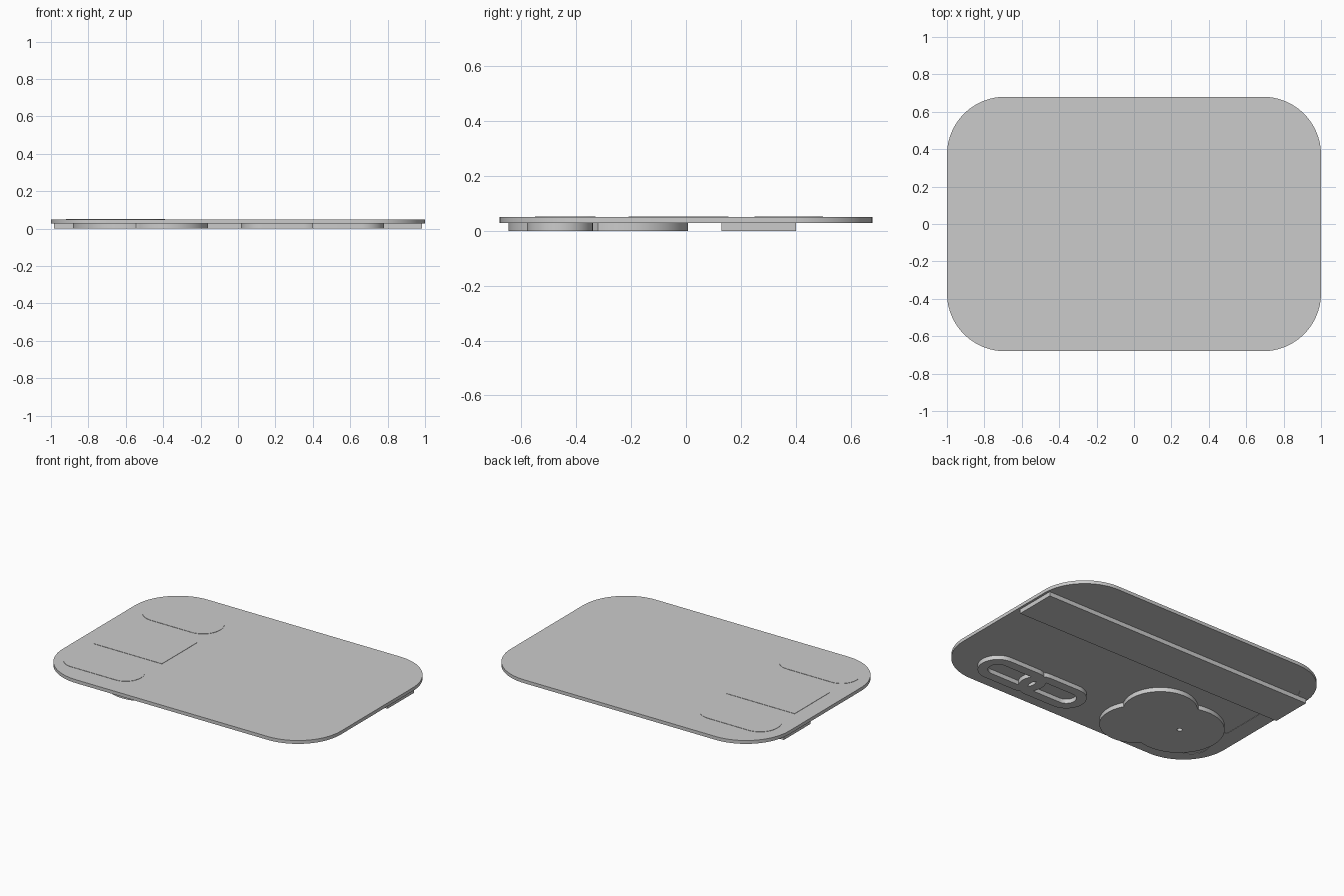
import bpy, bmesh, math
from math import cos, sin, pi, sqrt

cube = bpy.data.objects.get("Cube")
if cube:
    bpy.data.objects.remove(cube)

grey = bpy.data.materials.new("plain_grey")
grey.use_nodes = True
grey.diffuse_color = (0.6, 0.6, 0.6, 1)
grey.node_tree.nodes["Principled BSDF"].inputs["Base Color"].default_value = (0.6, 0.6, 0.6, 1)

SLAB_BOTTOM, SLAB_TOP = 0.028, 0.05


def rounded_rect(x0, x1, y0, y1, r=0.0, steps=16):
    """Outline of a rectangle with round corners."""
    if r == 0:
        return [(x0, y0), (x1, y0), (x1, y1), (x0, y1)]
    pts = []
    corners = [(x1 - r, y1 - r), (x0 + r, y1 - r), (x0 + r, y0 + r), (x1 - r, y0 + r)]
    for k, (cx, cy) in enumerate(corners):
        for i in range(steps + 1):
            a = (k + i / steps) * pi / 2
            pts.append((cx + r * cos(a), cy + r * sin(a)))
    return pts


def circle(cx, cy, r, n=20):
    return [(cx + r * cos(2 * pi * i / n), cy + r * sin(2 * pi * i / n)) for i in range(n)]


def merged_discs(ox, oy, discs, n=144):
    """Outer outline of overlapping discs, traced around a shared inner point."""
    pts = []
    for i in range(n):
        dx, dy = cos(2 * pi * i / n), sin(2 * pi * i / n)
        reach = 0
        for cx, cy, r in discs:
            along = (cx - ox) * dx + (cy - oy) * dy
            off = (cx - ox) * dy - (cy - oy) * dx
            if abs(off) < r:
                reach = max(reach, along + sqrt(r * r - off * off))
        pts.append((ox + dx * reach, oy + dy * reach))
    return pts


def plate(name, loops, z0, z1):
    """Flat solid from an outer outline and optional hole outlines."""
    curve = bpy.data.curves.new(name, "CURVE")
    curve.dimensions = "2D"
    curve.fill_mode = "BOTH"
    curve.extrude = (z1 - z0) / 2
    for loop in loops:
        spline = curve.splines.new("POLY")
        spline.points.add(len(loop) - 1)
        for p, (x, y) in zip(spline.points, loop):
            p.co = (x, y, 0, 1)
        spline.use_cyclic_u = True
    obj = bpy.data.objects.new(name, curve)
    bpy.context.collection.objects.link(obj)
    obj.location.z = (z0 + z1) / 2
    bpy.ops.object.select_all(action="DESELECT")
    obj.select_set(True)
    bpy.context.view_layer.objects.active = obj
    bpy.ops.object.convert(target="MESH")
    obj = bpy.context.object
    bm = bmesh.new()
    bm.from_mesh(obj.data)
    bmesh.ops.remove_doubles(bm, verts=bm.verts, dist=0.0001)
    bmesh.ops.recalc_face_normals(bm, faces=bm.faces)
    bm.to_mesh(obj.data)
    bm.free()
    obj.data.materials.clear()
    obj.data.materials.append(grey)
    bpy.ops.object.shade_smooth_by_angle(angle=math.radians(30))
    return obj


# Main slab with openings for three slightly raised inserts
inserts = {
    "upper_insert": rounded_rect(-0.92, -0.39, 0.25, 0.5, 0.12),
    "middle_insert": rounded_rect(-0.89, -0.4, -0.21, 0.155),
    "lower_insert": rounded_rect(-0.92, -0.39, -0.55, -0.33, 0.105),
}
slab = rounded_rect(-1, 1, -0.68, 0.68, 0.31, 24)
plate("card_slab", [slab] + list(inserts.values()), SLAB_BOTTOM, SLAB_TOP)
for name, outline in inserts.items():
    plate(name, [outline], SLAB_BOTTOM + 0.002, SLAB_TOP + 0.002)

# Long stripe on the underside
plate("underside_stripe", [rounded_rect(-0.985, 0.985, 0.13, 0.402)], 0, SLAB_BOTTOM)

# Two overlapping oval links on the underside
for name, x0, x1 in (("left_link", 0.325, 0.78), ("right_link", 0.015, 0.47)):
    outer = rounded_rect(x0, x1, -0.58, -0.34, 0.12)
    slot = rounded_rect(x0 + 0.06, x1 - 0.06, -0.52, -0.4, 0.06)
    plate(name, [outer, slot], 0, SLAB_BOTTOM)

# Three-lobed badge with a pin hole
lobes = [(-0.38, -0.212, 0.22), (-0.38, -0.428, 0.22), (-0.615, -0.32, 0.268)]
plate("lobed_badge", [merged_discs(-0.5, -0.32, lobes), circle(-0.615, -0.315, 0.016)],
      0, SLAB_BOTTOM)
